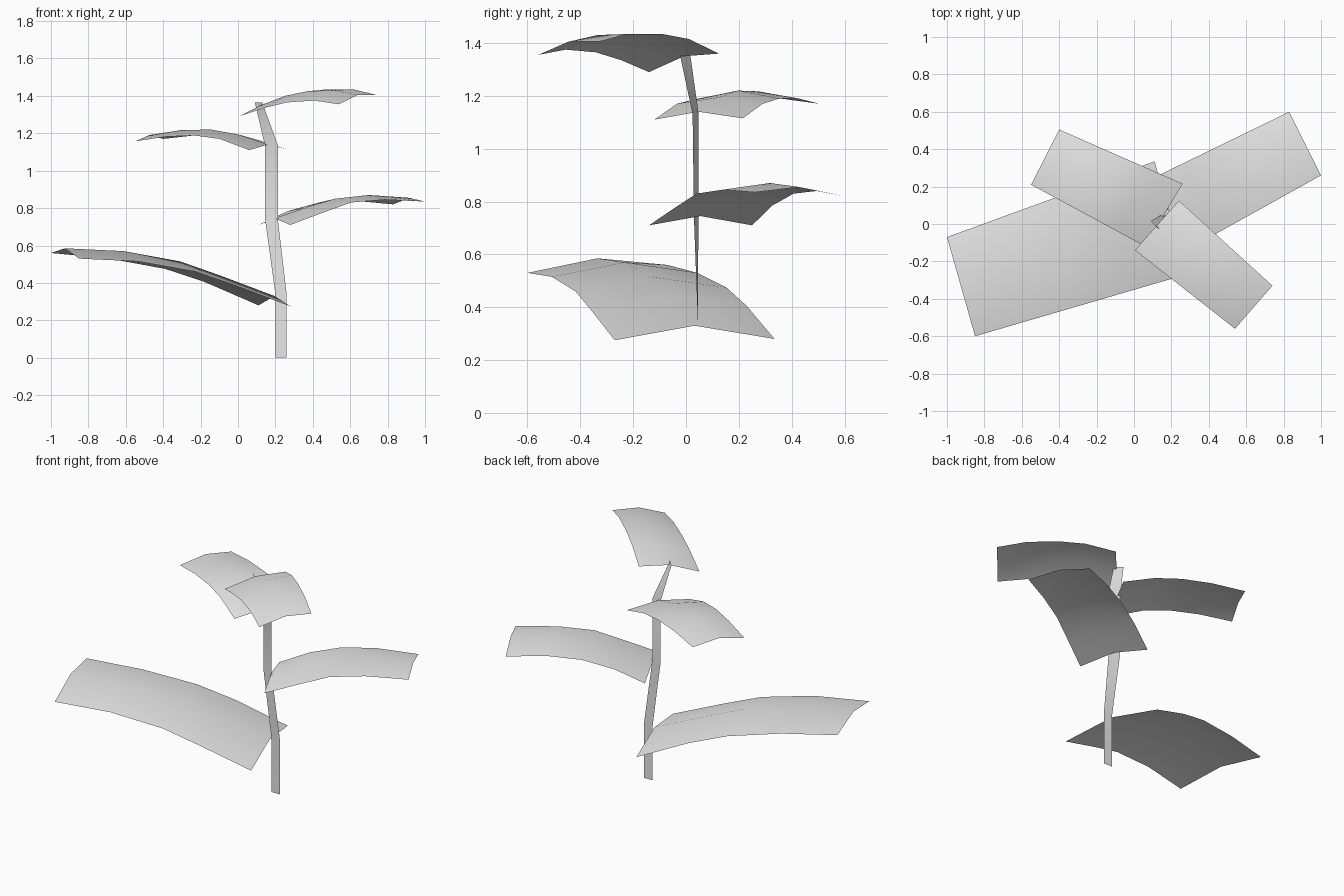
import bpy
from mathutils import Vector

cube = bpy.data.objects.get("Cube")
if cube:
    bpy.data.objects.remove(cube, do_unlink=True)

# Single pale grey for the whole plant
grey = bpy.data.materials.new("pale_grey")
grey.use_nodes = True
grey.diffuse_color = (0.8, 0.8, 0.8, 1)
grey.node_tree.nodes["Principled BSDF"].inputs["Base Color"].default_value = (0.8, 0.8, 0.8, 1)


def ribbon(name, rows):
    """Skin a sheet through rows of points and shade it smooth."""
    n = len(rows[0])
    verts = [p for row in rows for p in row]
    faces = [(i * n + j, i * n + j + 1, (i + 1) * n + j + 1, (i + 1) * n + j)
             for i in range(len(rows) - 1) for j in range(n - 1)]
    mesh = bpy.data.meshes.new(name)
    mesh.from_pydata(verts, [], faces)
    mesh.materials.append(grey)
    mesh.polygons.foreach_set("use_smooth", [True] * len(faces))
    obj = bpy.data.objects.new(name, mesh)
    bpy.context.collection.objects.link(obj)
    return obj


def leaf(name, base, tip, steps, right_z, mid_z, left_z):
    """Arched leaf: base/tip give (right, left) plan corners looking outward."""
    rows = []
    for t, zr, zm, zl in zip(steps, right_z, mid_z, left_z):
        r = Vector(base[0]).lerp(Vector(tip[0]), t)
        l = Vector(base[1]).lerp(Vector(tip[1]), t)
        m = (r + l) / 2
        rows.append([(*r, zr), (*m, zm), (*l, zl)])
    # right -> left winding with rows going outward gives downward normals, so flip rows
    return ribbon(name, [row[::-1] for row in rows])


# Flat stem that twists slightly towards the top
ribbon("stem", [[(0.20, 0.045, 0.0), (0.26, 0.045, 0.0)],
                [(0.20, 0.045, 0.34), (0.26, 0.045, 0.34)],
                [(0.145, 0.047, 0.74), (0.213, 0.03, 0.74)],
                [(0.145, 0.048, 1.13), (0.215, 0.025, 1.13)],
                [(0.09, 0.015, 1.365), (0.13, -0.025, 1.365)]])

# Large lowest leaf
leaf("lowest_leaf", [(0.11, 0.335), (0.28, -0.27)], [(-1.0, -0.07), (-0.85, -0.60)],
     [0, 0.26, 0.45, 0.72, 1],
     [0.28, 0.405, 0.475, 0.53, 0.56],
     [0.33, 0.44, 0.515, 0.57, 0.585],
     [0.275, 0.385, 0.46, 0.515, 0.53])

# Second leaf, reaching to the back left
leaf("lower_middle_leaf", [(0.28, -0.14), (0.11, 0.25)], [(1.0, 0.26), (0.83, 0.60)],
     [0, 0.22, 0.45, 0.70, 1],
     [0.71, 0.77, 0.83, 0.845, 0.835],
     [0.745, 0.80, 0.85, 0.87, 0.855],
     [0.71, 0.785, 0.83, 0.84, 0.82])

# Third leaf, reaching to the back right
leaf("upper_middle_leaf", [(0.26, 0.215), (0.06, -0.12)], [(-0.40, 0.505), (-0.55, 0.21)],
     [0, 0.26, 0.48, 0.73, 1],
     [1.115, 1.17, 1.19, 1.19, 1.17],
     [1.14, 1.195, 1.22, 1.217, 1.19],
     [1.11, 1.17, 1.188, 1.182, 1.157])

# Top leaf, reaching to the front left
leaf("top_leaf", [(0.005, -0.14), (0.24, 0.125)], [(0.54, -0.56), (0.74, -0.33)],
     [0, 0.25, 0.48, 0.75, 1],
     [1.29, 1.335, 1.365, 1.375, 1.355],
     [1.35, 1.40, 1.425, 1.43, 1.405],
     [1.36, 1.415, 1.435, 1.435, 1.405])
